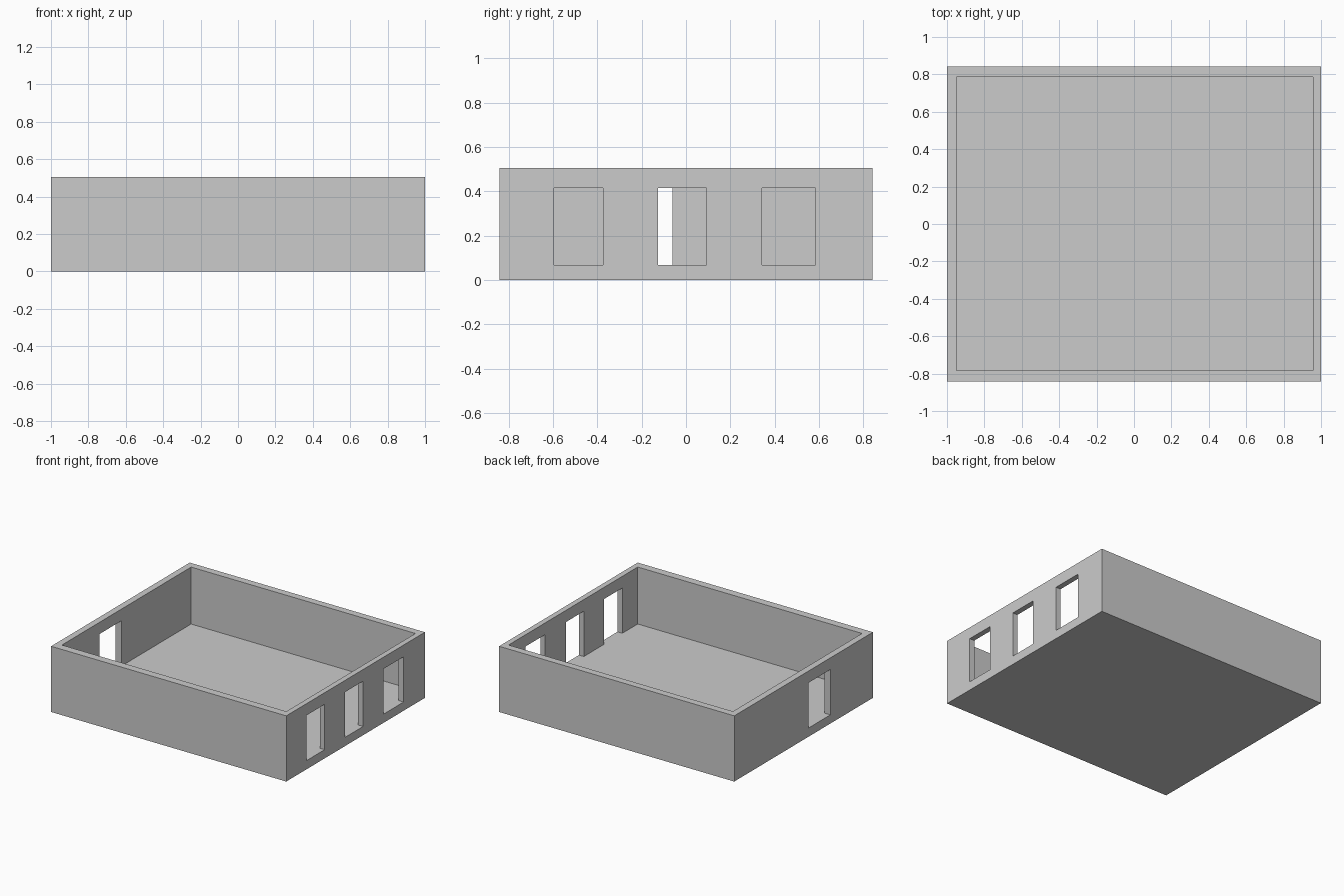
import bpy

if "Cube" in bpy.data.objects:
    bpy.data.objects.remove(bpy.data.objects["Cube"])


def box(name, x, y, z):
    """Axis-aligned box given its (min, max) range on each axis."""
    bpy.ops.mesh.primitive_cube_add(size=1, location=[(a + b) / 2 for a, b in (x, y, z)])
    ob = bpy.context.object
    ob.name = name
    ob.scale = [b - a for a, b in (x, y, z)]
    bpy.ops.object.transform_apply(location=True, rotation=False, scale=True)
    return ob


def cut(target, cutter):
    bpy.context.view_layer.objects.active = target
    mod = target.modifiers.new("cut", 'BOOLEAN')
    mod.operation = 'DIFFERENCE'
    mod.solver = 'EXACT'
    mod.object = cutter
    bpy.ops.object.modifier_apply(modifier=mod.name)
    bpy.data.objects.remove(cutter, do_unlink=True)


FLOOR, HEAD, TOP = 0.067, 0.415, 0.505

# Outer shell hollowed down to the floor slab
room = box("room_shell", (-1, 1), (-0.842, 0.842), (0, TOP))
cut(room, box("room_hollow", (-0.95, 0.958), (-0.782, 0.787), (FLOOR, TOP + 0.2)))

# Three openings in the right wall
for y in ((-0.596, -0.375), (-0.127, 0.092), (0.342, 0.583)):
    cut(room, box("right_opening", (0.9, 1.1), y, (FLOOR, HEAD)))

# Single doorway in the left wall
cut(room, box("left_doorway", (-1.1, -0.9), (-0.325, -0.06), (FLOOR, HEAD)))
